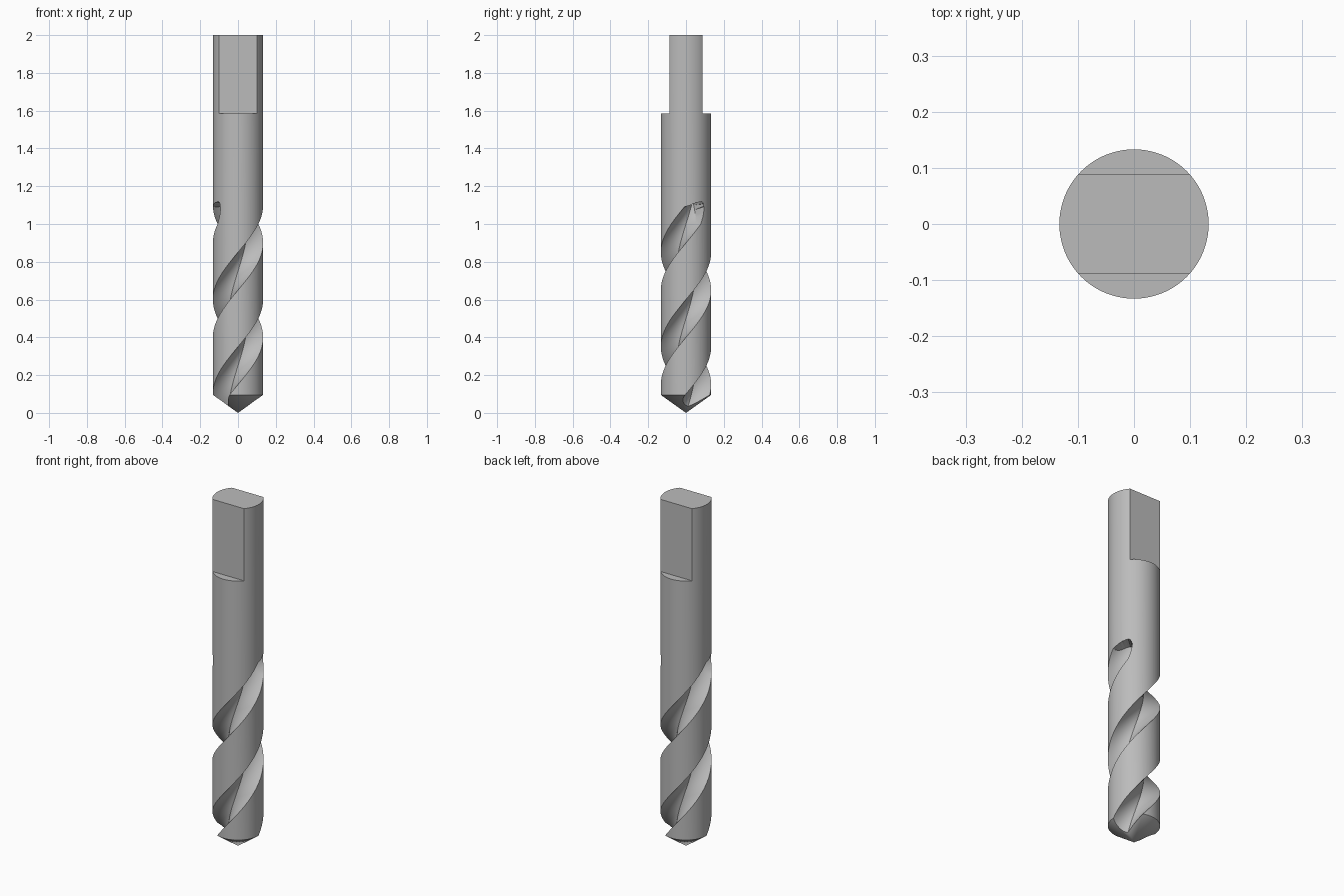
import bpy, bmesh, math

if "Cube" in bpy.data.objects:
    bpy.data.objects.remove(bpy.data.objects["Cube"])

R = 0.133          # drill radius
PITCH = 1.0        # helix rise per turn
TIP_H = 0.095      # height of the conical point
HALF = math.radians(36)   # half angle of a flute at the rim

steel = bpy.data.materials.new("steel grey")
steel.diffuse_color = (0.5, 0.5, 0.5, 1)
steel.use_nodes = True
steel.node_tree.nodes["Principled BSDF"].inputs["Base Color"].default_value = steel.diffuse_color


def make_object(name, bm):
    bmesh.ops.recalc_face_normals(bm, faces=bm.faces)
    if bm.calc_volume(signed=True) < 0:
        bmesh.ops.reverse_faces(bm, faces=bm.faces)
    mesh = bpy.data.meshes.new(name)
    bm.to_mesh(mesh)
    bm.free()
    mesh.materials.append(steel)
    ob = bpy.data.objects.new(name, mesh)
    bpy.context.collection.objects.link(ob)
    return ob


def drill_body(sides=128):
    # round shank with a conical point
    bm = bmesh.new()
    tip = bm.verts.new((0, 0, 0))
    low, high = [[bm.verts.new((R * math.cos(2 * math.pi * i / sides),
                                R * math.sin(2 * math.pi * i / sides), z))
                  for i in range(sides)] for z in (TIP_H, 2.0)]
    for i in range(sides):
        k = (i + 1) % sides
        bm.faces.new((tip, low[k], low[i]))
        bm.faces.new((low[i], low[k], high[k], high[i]))
    bm.faces.new(high)
    return make_object("drill_bit", bm)


def flute_profile(n=10):
    # V-shaped groove with a deep hollow side and a flatter cutting side,
    # continued a little beyond the rim
    web, rim_x, rim_y = 0.05, R * math.cos(HALF), R * math.sin(HALF)
    pts = []
    for side, sag in ((-1, 0.010), (1, 0.005)):
        part = []
        for i in range(n + 1):
            t = -0.15 + 1.15 * i / n
            bulge = 4 * sag * t * (1 - t)
            x = rim_x + (web - rim_x) * t - bulge * 0.8
            y = rim_y * (1 - t) + bulge * 0.6
            part.append((math.hypot(x, y), side * math.atan2(y, x)))
        pts += part if side < 0 else part[::-1][1:]
    return pts


def end_height(phi):
    # rounded run-out at the upper end of the flute
    keys = [(-36, 1.09), (-28, 1.107), (-18, 1.117), (-5, 1.12), (8, 1.108),
            (20, 1.07), (36, 1.0)]
    d = max(-36, min(36, math.degrees(phi)))
    for (a, za), (b, zb) in zip(keys, keys[1:]):
        if d <= b:
            return za + (zb - za) * (d - a) / (b - a)
    return keys[-1][1]


def flute_cutter(name, start, rows=90):
    bm = bmesh.new()
    profile = flute_profile()
    n = len(profile)
    wide = math.radians(40)
    section = profile + [(0.2, wide - 2 * wide * i / (n - 1)) for i in range(n)]
    m = len(section)
    grid = []
    for i in range(rows + 1):
        ring = []
        for r, p in section:
            z = -0.05 + (end_height(p) + 0.05) * i / rows
            a = start + p + 2 * math.pi * z / PITCH
            ring.append(bm.verts.new((r * math.cos(a), r * math.sin(a), z)))
        grid.append(ring)
    for lo, hi in zip(grid, grid[1:]):
        for j in range(m):
            k = (j + 1) % m
            bm.faces.new((lo[j], lo[k], hi[k], hi[j]))
    for ring in (grid[0], grid[-1]):
        for j in range(n - 1):
            bm.faces.new((ring[j], ring[j + 1], ring[m - 2 - j], ring[m - 1 - j]))
    bmesh.ops.triangulate(bm, faces=bm.faces)
    return make_object(name, bm)


def flat_cutter(name, side):
    # block that mills one flat on the shank
    bm = bmesh.new()
    bmesh.ops.create_cube(bm, size=1)
    for v in bm.verts:
        v.co.x *= 0.6
        v.co.y = side * (0.088 if v.co.y < 0 else 0.3)
        v.co.z = 1.585 if v.co.z < 0 else 2.2
    return make_object(name, bm)


def volume(mesh):
    bm = bmesh.new()
    bm.from_mesh(mesh)
    v = bm.calc_volume()
    bm.free()
    return v


def cut(body, cutter):
    # subtract the cutter, keeping the first solver with a sound result
    before = body.data.copy()
    v0 = volume(before)
    for solver in ('EXACT', 'MANIFOLD', 'FLOAT'):
        mod = body.modifiers.new("cut", 'BOOLEAN')
        mod.operation = 'DIFFERENCE'
        mod.solver = solver
        mod.object = cutter
        bpy.ops.object.modifier_apply(modifier=mod.name)
        if 0.75 * v0 < volume(body.data) < 0.9995 * v0:
            break
        body.data = before.copy()
    bpy.data.objects.remove(cutter)


drill = drill_body()
bpy.context.view_layer.objects.active = drill
drill.select_set(True)

# milled flats, then the two spiral flutes
for label, side in (("front", -1), ("back", 1)):
    cut(drill, flat_cutter("flat_cutter_" + label, side))
for label, start in (("a", 0), ("b", math.pi)):
    cut(drill, flute_cutter("flute_cutter_" + label, start))

bpy.ops.object.shade_smooth_by_angle(angle=math.radians(25))
